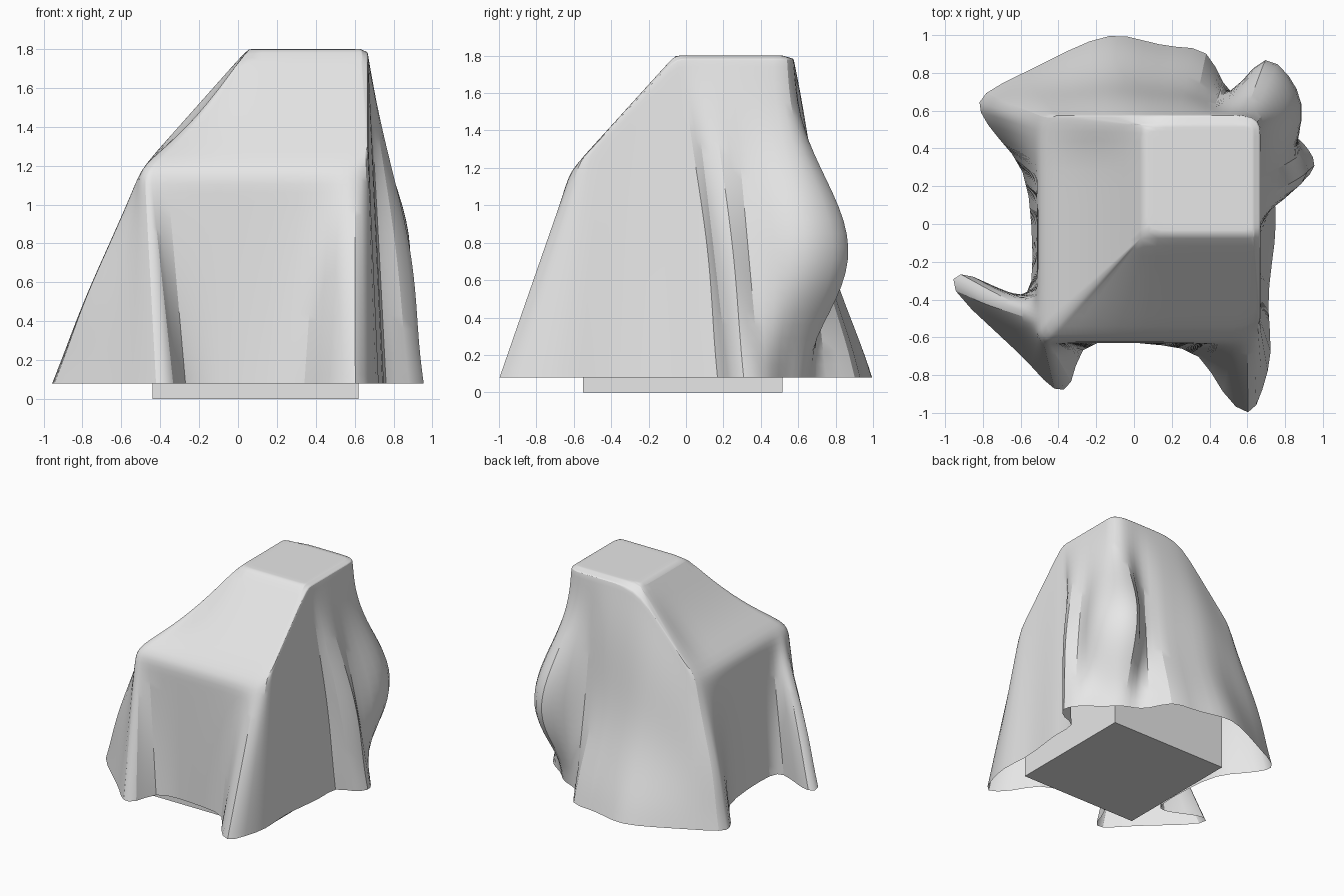
import bpy, bmesh, math
from mathutils import Vector

cube = bpy.data.objects.get("Cube")
if cube:
    bpy.data.objects.remove(cube, do_unlink=True)

HEM, SHOULDER, TOP = 0.08, 1.19, 1.8
LEFT, RIGHT, FRONT, BACK = -0.51, 0.67, -0.63, 0.58   # shoulder rectangle
PLATEAU = (0.05, 0.63, -0.06, 0.52)                    # flat top
ROWS, ROOF_ROWS = 12, 5

# Hanging columns per side, counterclockwise:
# place along the shoulder edge, hem x, hem y, and for swelling folds a middle x, y
front_side = [
    (-.41, -.3, -.63), (-.1, -.1, -.62), (.2, .15, -.64), (.44, .36, -.67),
    (.53, .46, -.9), (.6, .62, -1.05)]
right_side = [
    (-.58, .68, -.88), (-.52, .74, -.68), (-.4, .7, -.45), (-.2, .73, -.2),
    (-.07, .76, 0), (-.02, .73, .2, .7, .13), (.02, .89, .21, .79, .1),
    (.12, .98, .31, .9, .25), (.24, .92, .4, .77, .3), (.37, .87, .46, .86, .46),
    (.47, .75, .53, .9, .64), (.55, .7, .6, .83, .79)]
back_side = [
    (.58, .63, .65, .69, .92), (.5, .56, .67, .57, .74), (.42, .47, .72, .43, .63),
    (.32, .4, .94, .35, .69), (.15, .22, .93, .18, .7), (0, .05, .97, .03, .72),
    (-.15, -.12, 1.02, -.13, .75), (-.3, -.35, .92, -.33, .71),
    (-.42, -.58, .8), (-.49, -.82, .69, -.69, .64)]
left_side = [
    (.5, -.83, .6, -.69, .56), (.38, -.72, .45), (.2, -.57, .3), (0, -.54, 0),
    (-.25, -.53, -.35), (-.38, -.6, -.4), (-.44, -.78, -.31), (-.48, -.93, -.24),
    (-.52, -1, -.33, -.78, -.43), (-.55, -.73, -.57), (-.59, -.53, -.76)]
front_left_fold = [(-.48, -.42, -.9), (-.45, -.32, -.87)]


def clamp(v, lo, hi):
    return max(lo, min(hi, v))


def shoulder_height(x, y):
    """Height of the roof rim: low at the front and left, rising to the plateau."""
    rise = min((x - LEFT) / (PLATEAU[0] - LEFT), (y - FRONT) / (PLATEAU[2] - FRONT))
    return SHOULDER + (TOP - SHOULDER) * clamp(rise, 0, 1)


def make_column(edge, hem, middle):
    """Points from the middle of the roof, over the rim and down to the hem."""
    x, y = edge
    rim = Vector((x, y, shoulder_height(x, y) - 0.04))
    crest = Vector((clamp(x, *PLATEAU[:2]), clamp(y, *PLATEAU[2:]), TOP))
    centre = Vector((sum(PLATEAU[:2]) / 2, sum(PLATEAU[2:]) / 2, TOP))
    points = [centre, centre.lerp(crest, 0.6), centre.lerp(crest, 0.96)]
    slope_end = crest.lerp(rim, 0.94)
    slope_end.z += 0.02
    # the slope sags between the plateau and the low left shoulder
    sag = 0.05 if x < -0.4 and y < 0.4 else 0
    for k in range(ROOF_ROWS + 1):
        point = crest.lerp(slope_end, k / ROOF_ROWS)
        point.z -= sag * math.sin(math.pi * k / ROOF_ROWS)
        points.append(point)
    points.append(rim)
    end = Vector((*hem, HEM))
    # swelling, strongest a little below half height
    swell = Vector()
    if middle:
        swell = Vector((*middle, 0)) - rim.lerp(end, 0.5)
        swell.z = 0
    for k in range(1, ROWS + 1):
        t = k / ROWS
        points.append(rim.lerp(end, t) + swell * math.sin(math.pi * t ** 1.3) ** 2)
    return points


def flat_material(name, colour):
    mat = bpy.data.materials.new(name)
    mat.use_nodes = True
    mat.diffuse_color = colour
    mat.node_tree.nodes["Principled BSDF"].inputs["Base Color"].default_value = colour
    return mat


def add_object(name, bm, mat):
    mesh = bpy.data.meshes.new(name)
    bm.to_mesh(mesh)
    bm.free()
    obj = bpy.data.objects.new(name, mesh)
    bpy.context.collection.objects.link(obj)
    mesh.materials.append(mat)
    return obj


grey = flat_material("light grey", (0.8, 0.8, 0.8, 1))

# Draped cloth: loft all columns into a closed skirt with a roof
columns = []
sides = [(front_side, lambda s: (s, FRONT)), (right_side, lambda s: (RIGHT, s)),
         (back_side, lambda s: (s, BACK)), (left_side, lambda s: (LEFT, s)),
         (front_left_fold, lambda s: (s, FRONT))]
for entries, edge_at in sides:
    for entry in entries:
        columns.append(make_column(edge_at(entry[0]), entry[1:3], entry[3:]))

bm = bmesh.new()
grid = [[bm.verts.new(p) for p in column] for column in columns]
for i, column in enumerate(grid):
    following = grid[(i + 1) % len(grid)]
    for k in range(len(column) - 1):
        bm.faces.new((column[k], column[k + 1], following[k + 1], following[k]))
bmesh.ops.remove_doubles(bm, verts=bm.verts, dist=0.002)
bmesh.ops.recalc_face_normals(bm, faces=bm.faces)
cloth = add_object("draped_cloth", bm, grey)
soften = cloth.modifiers.new("soften", 'SUBSURF')
soften.levels = soften.render_levels = 1


# Boxes under the cloth
def add_box(name, low, high):
    bm = bmesh.new()
    bmesh.ops.create_cube(bm, size=1)
    low, high = Vector(low), Vector(high)
    bmesh.ops.scale(bm, vec=high - low, verts=bm.verts)
    bmesh.ops.translate(bm, vec=(low + high) / 2, verts=bm.verts)
    return add_object(name, bm, grey)


add_box("lower_box", (-.44, -.55, 0), (.62, .515, 1.07))
add_box("upper_box", (.1, 0, 1.07), (.6, .5, 1.72))

# Smooth cloth with sharp creases
bpy.ops.object.select_all(action='DESELECT')
cloth.select_set(True)
bpy.context.view_layer.objects.active = cloth
bpy.ops.object.shade_smooth_by_angle(angle=0.9)
